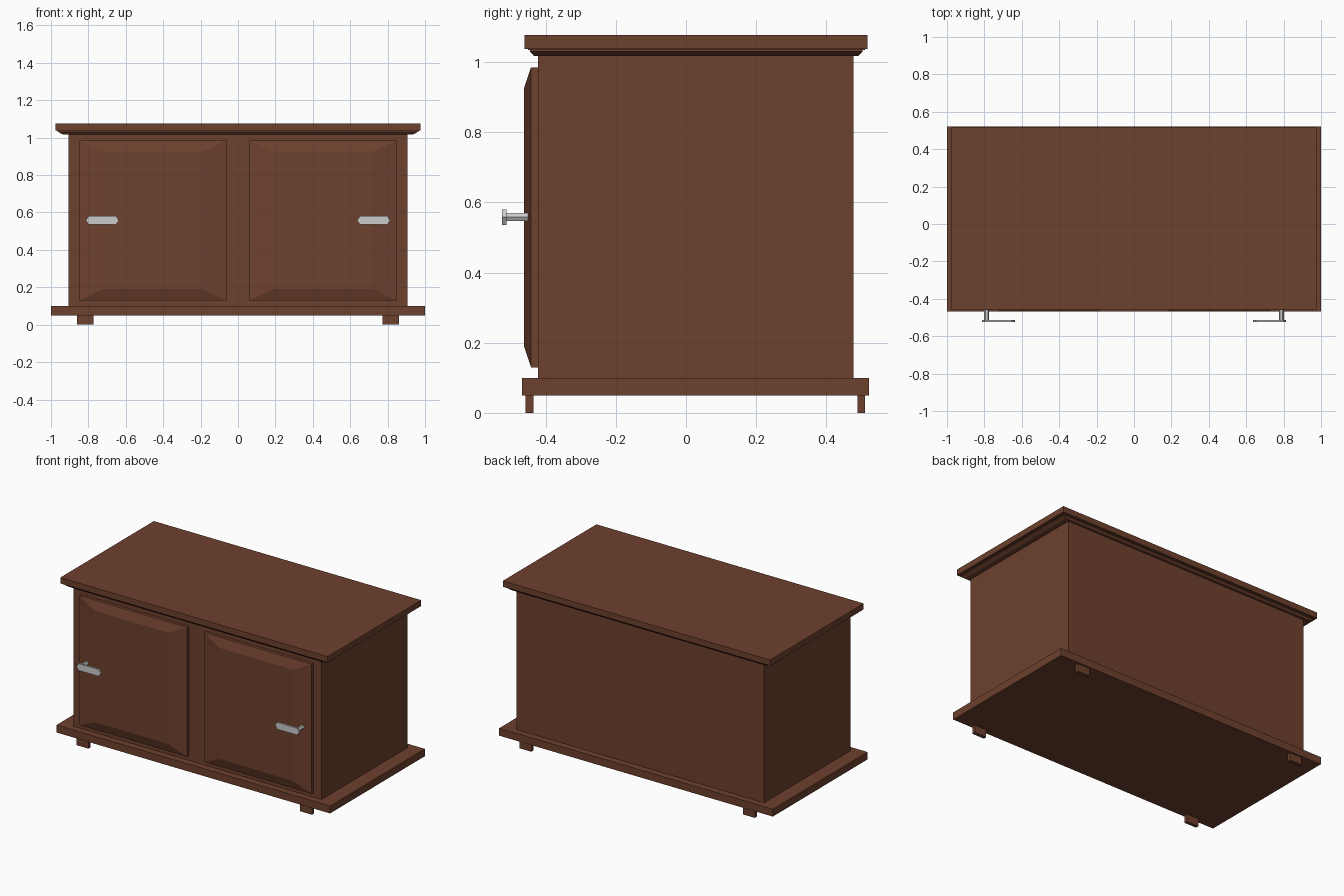
import bpy, bmesh

if "Cube" in bpy.data.objects:
    bpy.data.objects.remove(bpy.data.objects["Cube"])

def material(name, color):
    m = bpy.data.materials.new(name)
    m.diffuse_color = color
    m.use_nodes = True
    m.node_tree.nodes["Principled BSDF"].inputs["Base Color"].default_value = m.diffuse_color
    return m

wood = material("brown_wood", (0.155, 0.052, 0.027, 1))

def loft(name, rings, mat=None):
    """Join equal-length point rings into a closed solid."""
    bm = bmesh.new()
    loops = [[bm.verts.new(p) for p in ring] for ring in rings]
    n = len(loops[0])
    for a, b in zip(loops, loops[1:]):
        for i in range(n):
            j = (i + 1) % n
            bm.faces.new((a[i], a[j], b[j], b[i]))
    bm.faces.new(loops[0])
    bm.faces.new(loops[-1])
    bmesh.ops.recalc_face_normals(bm, faces=bm.faces)
    me = bpy.data.meshes.new(name)
    bm.to_mesh(me)
    bm.free()
    ob = bpy.data.objects.new(name, me)
    bpy.context.collection.objects.link(ob)
    if mat:
        me.materials.append(mat)
    return ob

def flat_ring(x0, x1, y0, y1, z):
    return [(x0, y0, z), (x1, y0, z), (x1, y1, z), (x0, y1, z)]

def front_ring(x0, x1, z0, z1, y):
    return [(x0, y, z0), (x1, y, z0), (x1, y, z1), (x0, y, z1)]

def hex_ring(x0, x1, zc, h, cut, y):
    return [(x0, y, zc), (x0 + cut, y, zc - h), (x1 - cut, y, zc - h),
            (x1, y, zc), (x1 - cut, y, zc + h), (x0 + cut, y, zc + h)]

def box(name, x0, x1, y0, y1, z0, z1):
    return loft(name, [flat_ring(x0, x1, y0, y1, z) for z in (z0, z1)], wood)

def mirror_x(ob):
    m = ob.modifiers.new("mirror", 'MIRROR')
    m.use_axis[0] = True

# Carcass
box("base_board", -1, 1, -0.467, 0.522, 0.05, 0.099)
box("cabinet_body", -0.906, 0.906, -0.422, 0.477, 0.099, 1.018)
box("top_board", -0.977, 0.977, -0.46, 0.517, 1.038, 1.077)

# Stepped moulding under the top
steps = [(0.938, -0.434, 0.491, 1.018), (0.96, -0.445, 0.503, 1.03),
         (0.96, -0.445, 0.503, 1.034), (0.968, -0.45, 0.51, 1.034),
         (0.968, -0.45, 0.51, 1.038)]
loft("top_moulding", [flat_ring(-x, x, y0, y1, z) for x, y0, y1, z in steps], wood)

# Feet
mirror_x(box("front_feet", -0.861, -0.773, -0.457, -0.435, 0, 0.05))
mirror_x(box("back_feet", -0.861, -0.773, 0.489, 0.511, 0, 0.05))

# Raised-panel doors
mirror_x(loft("doors", [
    front_ring(-0.848, -0.062, 0.13, 0.985, -0.422),
    front_ring(-0.848, -0.062, 0.13, 0.985, -0.442),
    front_ring(-0.723, -0.187, 0.19, 0.925, -0.462)], wood))

# Handles: hexagonal stem and flat elongated bar
mirror_x(loft("handle_stems", [hex_ring(-0.801, -0.774, 0.559, 0.0115, 0.0067, y)
                               for y in (-0.45, -0.513)]))
mirror_x(loft("handle_bars", [hex_ring(-0.814, -0.637, 0.558, 0.0225, 0.015, y)
                              for y in (-0.512, -0.524)]))
